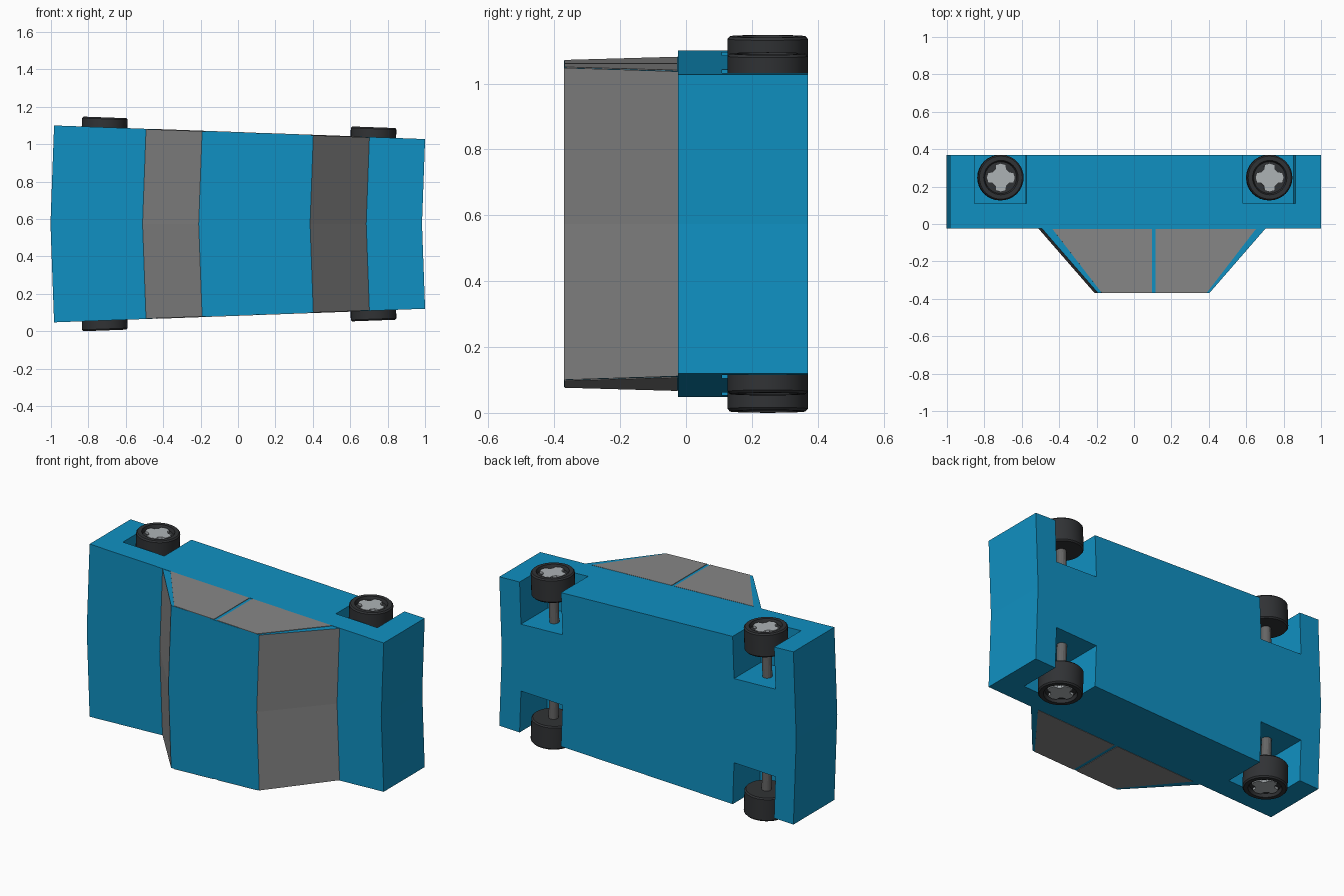
import bpy, bmesh, math
from mathutils import Matrix

if "Cube" in bpy.data.objects:
    bpy.data.objects.remove(bpy.data.objects["Cube"])

MID = 0.574                                   # height of the mirror plane
TILT = Matrix.Rotation(math.radians(2.1), 4, 'Y')   # each half toes in slightly


def material(name, rgb):
    m = bpy.data.materials.new(name)
    m.diffuse_color = (*rgb, 1)
    m.use_nodes = True
    m.node_tree.nodes["Principled BSDF"].inputs["Base Color"].default_value = m.diffuse_color
    return m


BLUE = material("blue_paint", (0.005, 0.28, 0.54))
GLASS = material("grey_glass", (0.24, 0.24, 0.24))
RUBBER = material("rubber", (0.03, 0.032, 0.035))
METAL = material("hub_metal", (0.42, 0.45, 0.47))
STEEL = material("axle_steel", (0.13, 0.13, 0.13))


def finish(name, bm, mats, mirror=True, bisect=False):
    bmesh.ops.recalc_face_normals(bm, faces=bm.faces[:])
    bm.transform(TILT)
    me = bpy.data.meshes.new(name)
    bm.to_mesh(me)
    bm.free()
    ob = bpy.data.objects.new(name, me)
    bpy.context.collection.objects.link(ob)
    ob.location.z = MID
    for m in mats:
        me.materials.append(m)
    if mirror:
        add_mirror(ob, bisect)
    return ob


def add_mirror(ob, bisect):
    mod = ob.modifiers.new("Mirror", 'MIRROR')
    mod.use_axis = (False, False, True)
    mod.use_bisect_axis = (False, False, bisect)


def prism(points, w0, w1):
    """Extrude an (x, y) profile across the width of the car."""
    bm = bmesh.new()
    face = bm.faces.new([bm.verts.new((x, y, w0)) for x, y in points])
    geo = bmesh.ops.extrude_face_region(bm, geom=[face])["geom"]
    verts = [v for v in geo if isinstance(v, bmesh.types.BMVert)]
    bmesh.ops.translate(bm, verts=verts, vec=(0, 0, w1 - w0))
    return bm


def rect(x0, x1, y0, y1):
    return [(x0, y0), (x1, y0), (x1, y1), (x0, y1)]


# Lower body with wheel wells
body = finish("lower_body", prism(rect(-1.002, 0.983, -0.025, 0.37), -0.1, 0.49), [BLUE], mirror=False)
WHEELS = {"front": -0.732, "rear": 0.706}
for end, x in WHEELS.items():
    cutter = finish(end + "_well_cutter", prism(rect(x - 0.14, x + 0.14, 0.11, 0.5), 0.235, 0.7), [BLUE], mirror=False)
    cutter.hide_render = True
    cutter.hide_viewport = True
    cut = body.modifiers.new("Well", 'BOOLEAN')
    cut.object = cutter
    cut.solver = 'EXACT'
add_mirror(body, True)

# Cabin: painted roof and sides, sloped front and rear glass
bm = prism([(-0.51, -0.025), (-0.21, -0.37), (0.385, -0.37), (0.685, -0.025)], -0.1, 0.488)
bm.normal_update()
for f in bm.faces:
    if abs(f.normal.x) > 0.3:
        f.material_index = 1
finish("cabin", bm, [BLUE, GLASS], bisect=True)

# Side windows either side of the centre post
panes = {
    "front_side_window": [(-0.455, -0.026), (-0.19, -0.369), (0.078, -0.369), (0.078, -0.026)],
    "rear_side_window": [(0.098, -0.026), (0.098, -0.369), (0.37, -0.369), (0.635, -0.026)],
}
for name, pts in panes.items():
    finish(name, prism(pts, 0.48, 0.491), [GLASS])

# Wheels: lathed tyre, cross-shaped hub and axle
TYRE = [(0, 0.4), (0.115, 0.4), (0.122, 0.408), (0.122, 0.535), (0.115, 0.543),
        (0.092, 0.543), (0.085, 0.522), (0, 0.522)]
for end, x in WHEELS.items():
    place = Matrix.Translation((x, 0.248, 0))

    bm = bmesh.new()
    vs = [bm.verts.new((r, 0, w)) for r, w in TYRE]
    es = [bm.edges.new(p) for p in zip(vs, vs[1:])]
    bmesh.ops.spin(bm, geom=vs + es, cent=(0, 0, 0), axis=(0, 0, 1), angle=math.tau, steps=32)
    bmesh.ops.remove_doubles(bm, verts=bm.verts[:], dist=1e-4)
    bm.transform(place)
    tyre = finish(end + "_tyre", bm, [RUBBER])
    bpy.context.view_layer.objects.active = tyre
    tyre.select_set(True)
    bpy.ops.object.shade_smooth_by_angle(angle=math.radians(30))
    tyre.select_set(False)

    cross = []
    for k in range(4):
        for deg, r in ((-22, 0.074), (0, 0.077), (22, 0.074), (33, 0.054), (57, 0.054)):
            a = math.radians(90 * k + deg)
            cross.append((r * math.cos(a), r * math.sin(a)))
    bm = prism(cross, 0.515, 0.536)
    bm.transform(place)
    finish(end + "_hub", bm, [METAL])

    circle = [(0.028 * math.cos(i * math.tau / 16), 0.028 * math.sin(i * math.tau / 16)) for i in range(16)]
    bm = prism(circle, 0.2, 0.41)
    bm.transform(place)
    finish(end + "_axle", bm, [STEEL])
